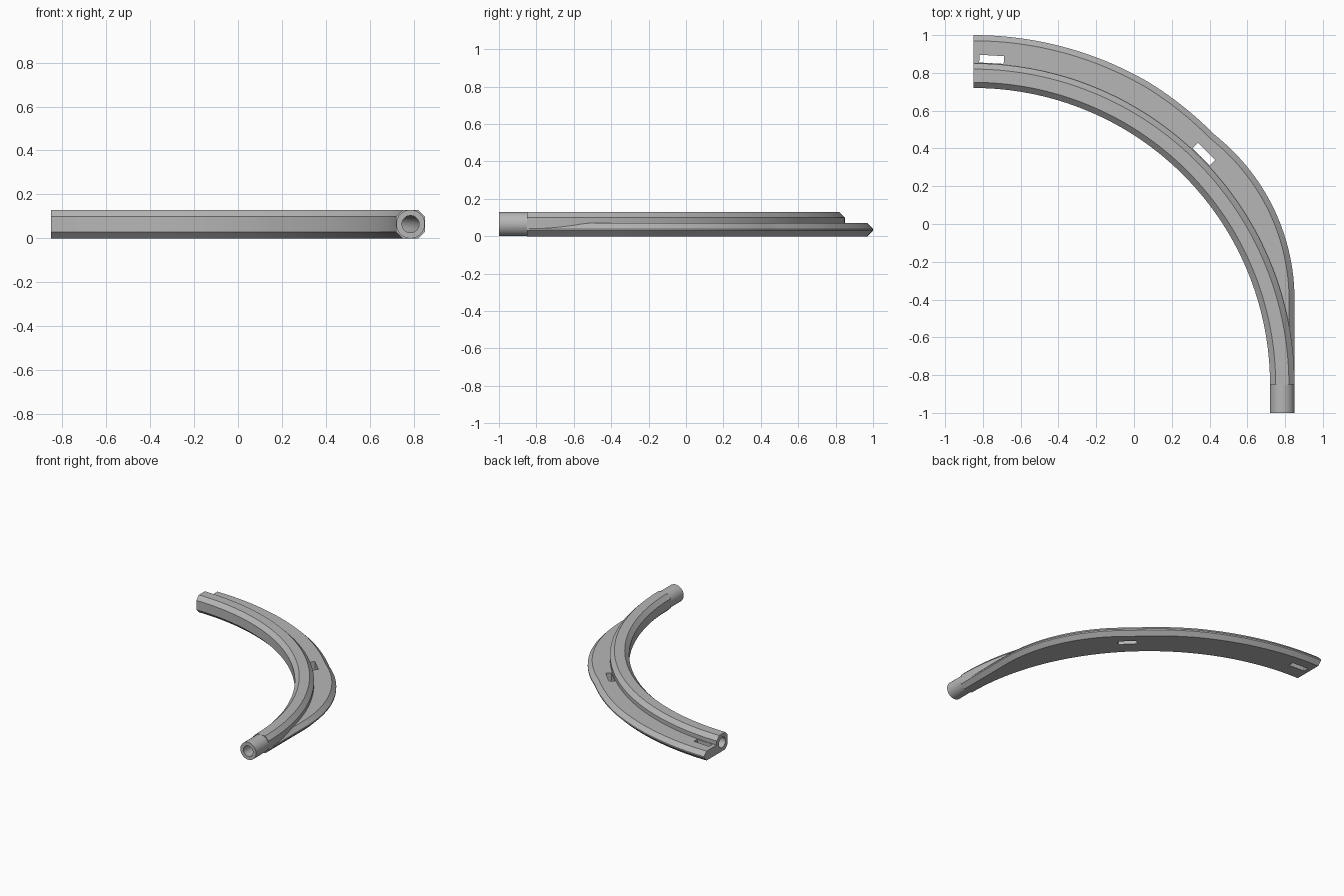
import bpy, bmesh
from math import sin, cos, pi, radians, sqrt
from mathutils import Vector

if "Cube" in bpy.data.objects:
    bpy.data.objects.remove(bpy.data.objects["Cube"])

CX = CY = -0.85        # centre of the bend
RC, H = 1.635, 0.065   # tube centre radius, half width
CH = 0.03              # chamfer size
STEPS = 72

grey = bpy.data.materials.new("plain grey")
grey.use_nodes = True
grey.diffuse_color = (0.47, 0.47, 0.47, 1)
grey.node_tree.nodes["Principled BSDF"].inputs["Base Color"].default_value = (0.47, 0.47, 0.47, 1)


def loft(name, rings):
    """Closed solid skinned through equal-length rings of points."""
    bm = bmesh.new()
    rows = [[bm.verts.new(p) for p in ring] for ring in rings]
    n = len(rows[0])
    for a, b in zip(rows, rows[1:]):
        for i in range(n):
            j = (i + 1) % n
            bm.faces.new((a[i], a[j], b[j], b[i]))
    bm.faces.new(rows[0])
    bm.faces.new(rows[-1])
    bmesh.ops.remove_doubles(bm, verts=bm.verts, dist=1e-5)
    bmesh.ops.recalc_face_normals(bm, faces=bm.faces)
    mesh = bpy.data.meshes.new(name)
    bm.to_mesh(mesh)
    bm.free()
    mesh.materials.append(grey)
    ob = bpy.data.objects.new(name, mesh)
    bpy.context.collection.objects.link(ob)
    return ob


def combine(target, tool, operation):
    mod = target.modifiers.new("combine", 'BOOLEAN')
    mod.operation, mod.solver, mod.object = operation, 'EXACT', tool
    bpy.context.view_layer.objects.active = target
    bpy.ops.object.modifier_apply(modifier=mod.name)
    bpy.data.objects.remove(tool)


def polar(r, t, z):
    return Vector((CX + r * cos(t), CY + r * sin(t), z))


def flange_radius(t):
    """Outer edge: wide arc, tighter arc, then a straight run to the collar."""
    def tight(a):
        px, py, r = 0.59, 0.45, 1.11
        d = px * cos(a) + py * sin(a)
        return d + sqrt(d * d - px * px - py * py + r * r)
    knee = radians(46)
    if t > knee:
        f = min(1, (t - knee) / radians(14))
        return tight(knee) * (1 - f) + 1.85 * f
    straight = (RC + H) / cos(t)
    return straight if straight * sin(t) < 0.45 else tight(t)


def section(t):
    """Octagonal tube with a low chamfered flange on its outer side."""
    a, b, ro = RC - H, RC + H, flange_radius(t)
    top = min(0.07, 0.04 + ro - b)
    pts = [(a + CH, 0), (a, CH), (a, 2 * H - CH), (a + CH, 2 * H),
           (b - CH, 2 * H), (b, 2 * H - CH), (b, top),
           (max(ro - CH, b), top), (ro, 0.04), (ro, CH), (ro - CH, 0)]
    return [polar(r, t, z) for r, z in pts]


def circle(centre, t, radius, n=32):
    side = Vector((cos(t), sin(t), 0))
    return [centre + side * (radius * cos(2 * pi * (i + .5) / n))
            + Vector((0, 0, radius * sin(2 * pi * (i + .5) / n))) for i in range(n)]


angles = [pi / 2 * i / STEPS for i in range(STEPS + 1)]

# Curved rail with flange
rail = loft("curved_rail", [section(t) for t in angles])

# Round collar on the front end
x = CX + RC
collar = loft("collar", [circle(Vector((x, y, H)), 0, H) for y in (-1, -0.84)])
combine(rail, collar, 'UNION')

# Bore running the whole length
path = [(Vector((x, -1.05, H)), 0)]
path += [(polar(RC, t, H), t) for t in angles]
path += [(Vector((-0.9, CY + RC, H)), pi / 2)]
bore = loft("bore_cutter", [circle(p, t, 0.039) for p, t in path])
combine(rail, bore, 'DIFFERENCE')

# Slots through the flange
for deg in (86.8, 45):
    t = radians(deg)
    mid = polar(1.7245, t, 0)
    out = Vector((cos(t), sin(t), 0)) * 0.0205
    along = Vector((-sin(t), cos(t), 0)) * 0.065
    rings = [[mid + out * i + along * j + Vector((0, 0, z))
              for i, j in ((-1, -1), (1, -1), (1, 1), (-1, 1))] for z in (-0.05, 0.085)]
    combine(rail, loft("slot_cutter", rings), 'DIFFERENCE')

bpy.ops.object.select_all(action='DESELECT')
rail.select_set(True)
bpy.context.view_layer.objects.active = rail
bpy.ops.object.shade_smooth_by_angle(angle=radians(25))
